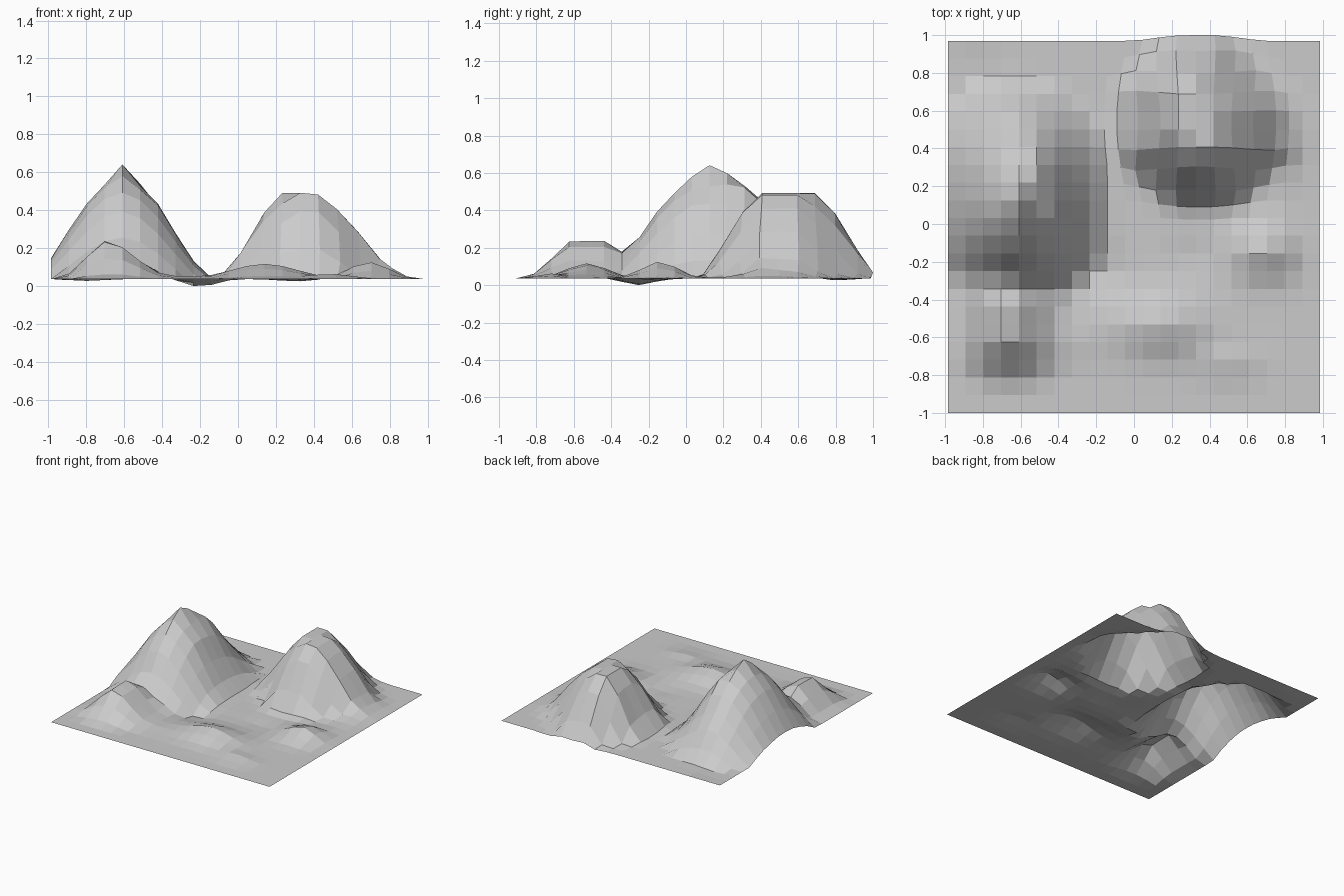
import bpy, bmesh, math

if "Cube" in bpy.data.objects:
    bpy.data.objects.remove(bpy.data.objects["Cube"])

N, STEP, BASE = 21, 1.97 / 21, 0.04


def profile(points, t):
    """Piecewise linear falloff from summit (t=0) to foot."""
    for (a, va), (b, vb) in zip(points, points[1:]):
        if t <= b:
            return va + (vb - va) * (t - a) / (b - a)
    return 0.0


def reach(v, lo, hi, r_lo, r_hi):
    """Scaled distance outside the flat span lo..hi."""
    if v < lo:
        return (lo - v) / r_lo
    return max(0.0, (v - hi) / r_hi)


PEAK = [(0, 1), (.2, .8), (.4, .62), (.6, .38), (.8, .15), (1, 0)]
DOME = [(0, 1), (.35, .75), (.6, .47), (.8, .22), (1, .04), (1.2, 0)]
KNOLL = [(0, 1), (.85, .15), (1.2, 0)]

# gentle bumps and dips: x, y, radius x, radius y, height
SWELLS = [
    (.14, -.53, .24, .15, .08), (.69, -.14, .15, .13, .09),
    (.50, -.73, .15, .09, .025), (-.20, -.25, .12, .12, -.04),
    (-.72, .63, .20, .07, .03), (-.82, .84, .15, .09, -.015),
    (-.50, .31, .09, .12, .05), (-.40, .07, .07, .09, .03),
    (-.89, .12, .10, .07, .02), (.02, .42, .12, .16, .03),
    (.82, .40, .10, .18, .025), (-.33, -.62, .13, .12, .015),
    (.32, -.16, .14, .10, -.012),
]


def height(x, y):
    peak = .61 * profile(PEAK, math.hypot(
        reach(x, -.615, -.615, .48, .48),
        reach(y, .125, .125, .55, .66) ** 1.25))
    knoll = .20 * profile(KNOLL, math.hypot(
        reach(x, -.71, -.65, .21, .25), reach(y, -.62, -.43, .21, .3)))
    # the dome has a diagonal plateau, so its corners are cut as well
    u, v = x - .32, y - .545
    t = math.hypot(reach(x, .23, .41, .28, .42), reach(y, .40, .69, .31, .32))
    t = max(t, reach(u + v, -.15, .15, .42, .45),
            reach(u - v, -.24, .24, .32, .42))
    dome = .455 * profile(DOME, t)
    swell = sum(h * math.exp(-((x - cx) / rx) ** 2 - ((y - cy) / ry) ** 2)
                for cx, cy, rx, ry, h in SWELLS)
    # swells fade out at the border and on the dome
    edge = max(0, min(1, (1.0 - max(abs(x), abs(y + .015)) - .015) / .16))
    return BASE + max(peak, knoll, dome) + swell * edge * (1 - dome / .455)


# terrain sheet: regular grid, lifted by the height function
bm = bmesh.new()
rows = []
for j in range(N + 1):
    row = []
    for i in range(N + 1):
        x, y = -.985 + i * STEP, -1 + j * STEP
        # dome flanks are pushed outwards a little
        dx, dy = x - .34, y - .54
        d = math.hypot(dx, dy)
        push = .05 * max(0, 1 - abs(d - .37) / .17)
        x, y = x + dx / max(d, .01) * push, y + dy / max(d, .01) * push
        row.append(bm.verts.new((x, min(y, 1.0), height(x, y))))
    rows.append(row)
for a, b in zip(rows, rows[1:]):
    for i in range(N):
        bm.faces.new((a[i], a[i + 1], b[i + 1], b[i]))

# rest the lowest point on the ground
low = min(v.co.z for v in bm.verts)
for v in bm.verts:
    v.co.z -= low
mesh = bpy.data.meshes.new("mountain_terrain")
bm.to_mesh(mesh)
bm.free()
obj = bpy.data.objects.new("mountain_terrain", mesh)
bpy.context.collection.objects.link(obj)
